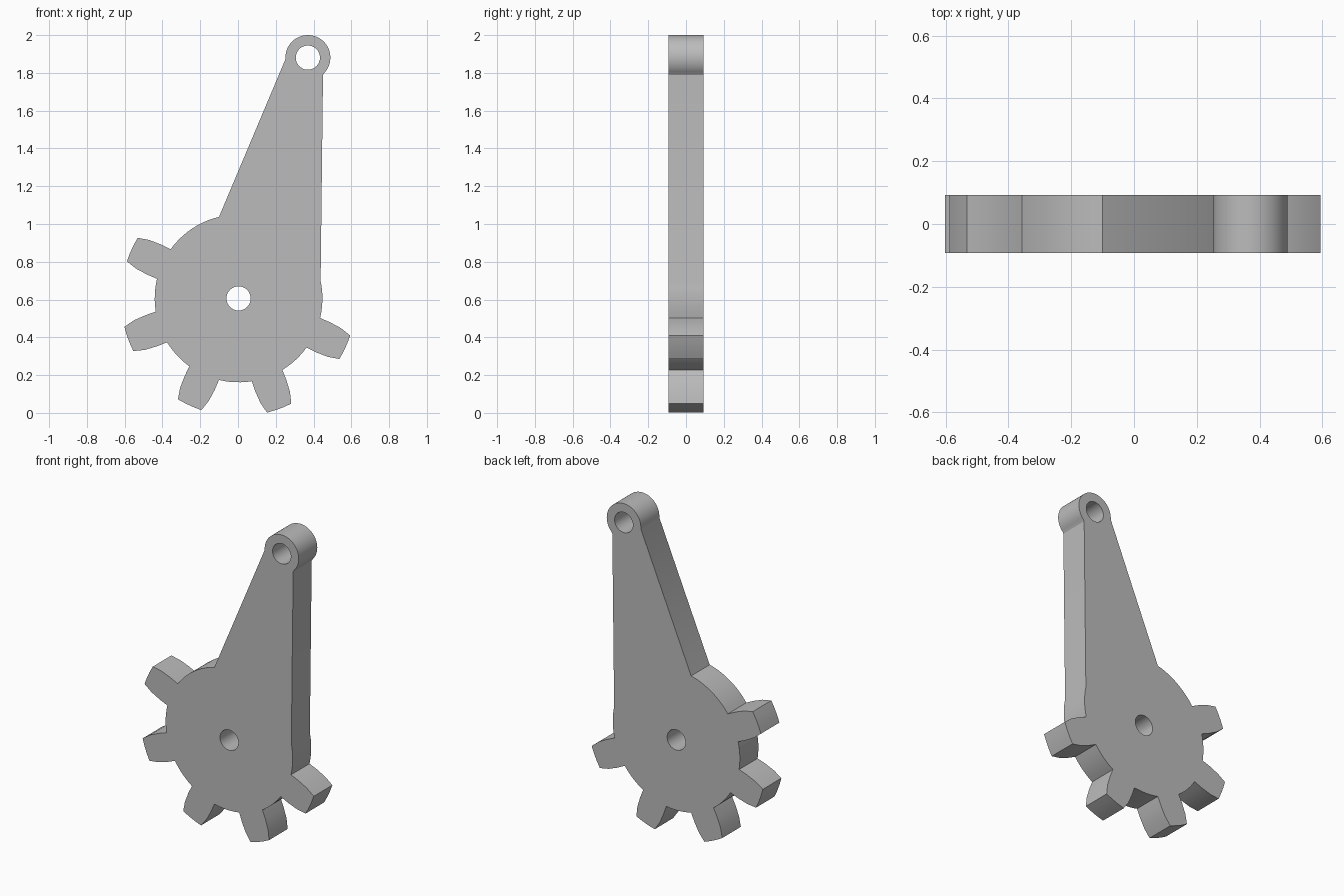
import bpy, bmesh
from math import cos, sin, radians, pi
from mathutils import Matrix

cube = bpy.data.objects.get("Cube")
if cube:
    bpy.data.objects.remove(cube, do_unlink=True)

HUB, HUB_R, TIP_R = (0.003, 0.606), 0.444, 0.623
EYE, EYE_R = (0.37, 1.881), 0.119
HOLE_R = 0.064
THICKNESS = 0.185


def polar(centre, radius, angle):
    a = radians(angle)
    return centre[0] + radius * cos(a), centre[1] + radius * sin(a)


def arc(centre, radius, start, end, step=4):
    n = max(2, round(abs(end - start) / step))
    return [polar(centre, radius, start + (end - start) * i / n) for i in range(n + 1)]


def tooth(middle):
    """Tapered tooth with gently bulging flanks and a rounded tip."""
    flank = [(HUB_R, 11.2), (0.50, 10.1), (0.565, 8.5)]
    rise = [polar(HUB, r, middle - w) for r, w in flank]
    fall = [polar(HUB, r, middle + w) for r, w in reversed(flank)]
    return rise + arc(HUB, TIP_R, middle - 6.3, middle + 6.3) + fall


# Outline, counter-clockwise: hub rim and teeth, right flank of arm, eye, left flank
outline = arc(HUB, HUB_R, 103.5, 144)[:-1]
for i in range(5):
    middle = 155.3 + 45 * i
    outline += tooth(middle)
    end = middle + 33.8 if i < 4 else 372
    outline += arc(HUB, HUB_R, middle + 11.2, end)[1:-1]
outline.append(polar(HUB, HUB_R, 12))
outline.append((0.45, 1.788))
outline += arc(EYE, EYE_R, -43, 184)

# Filled, thickened profile with the two pivot holes
curve = bpy.data.curves.new("gear_lever_profile", "CURVE")
curve.dimensions = "2D"
curve.fill_mode = "BOTH"
curve.extrude = THICKNESS / 2
holes = [arc(c, HOLE_R, 0, 360, 7.5)[:-1] for c in (HUB, EYE)]
for points in [outline] + holes:
    spline = curve.splines.new("POLY")
    spline.points.add(len(points) - 1)
    for point, (x, z) in zip(spline.points, points):
        point.co = (x, z, 0, 1)
    spline.use_cyclic_u = True

lever = bpy.data.objects.new("gear_lever", curve)
bpy.context.collection.objects.link(lever)
bpy.ops.object.select_all(action="DESELECT")
lever.select_set(True)
bpy.context.view_layer.objects.active = lever
bpy.ops.object.convert(target="MESH")
lever = bpy.context.object
lever.name = "gear_lever"

# Stand it upright and weld the caps to the rim
bm = bmesh.new()
bm.from_mesh(lever.data)
bm.transform(Matrix.Rotation(pi / 2, 4, "X"))
bmesh.ops.remove_doubles(bm, verts=bm.verts, dist=0.0001)
bmesh.ops.recalc_face_normals(bm, faces=bm.faces)
bm.to_mesh(lever.data)
bm.free()

# Plain grey finish
grey = bpy.data.materials.new("plain_grey")
grey.use_nodes = True
colour = (0.5, 0.5, 0.5, 1)
grey.diffuse_color = colour
grey.node_tree.nodes["Principled BSDF"].inputs["Base Color"].default_value = colour
lever.data.materials.clear()
lever.data.materials.append(grey)
bpy.ops.object.shade_smooth_by_angle(angle=radians(25))
